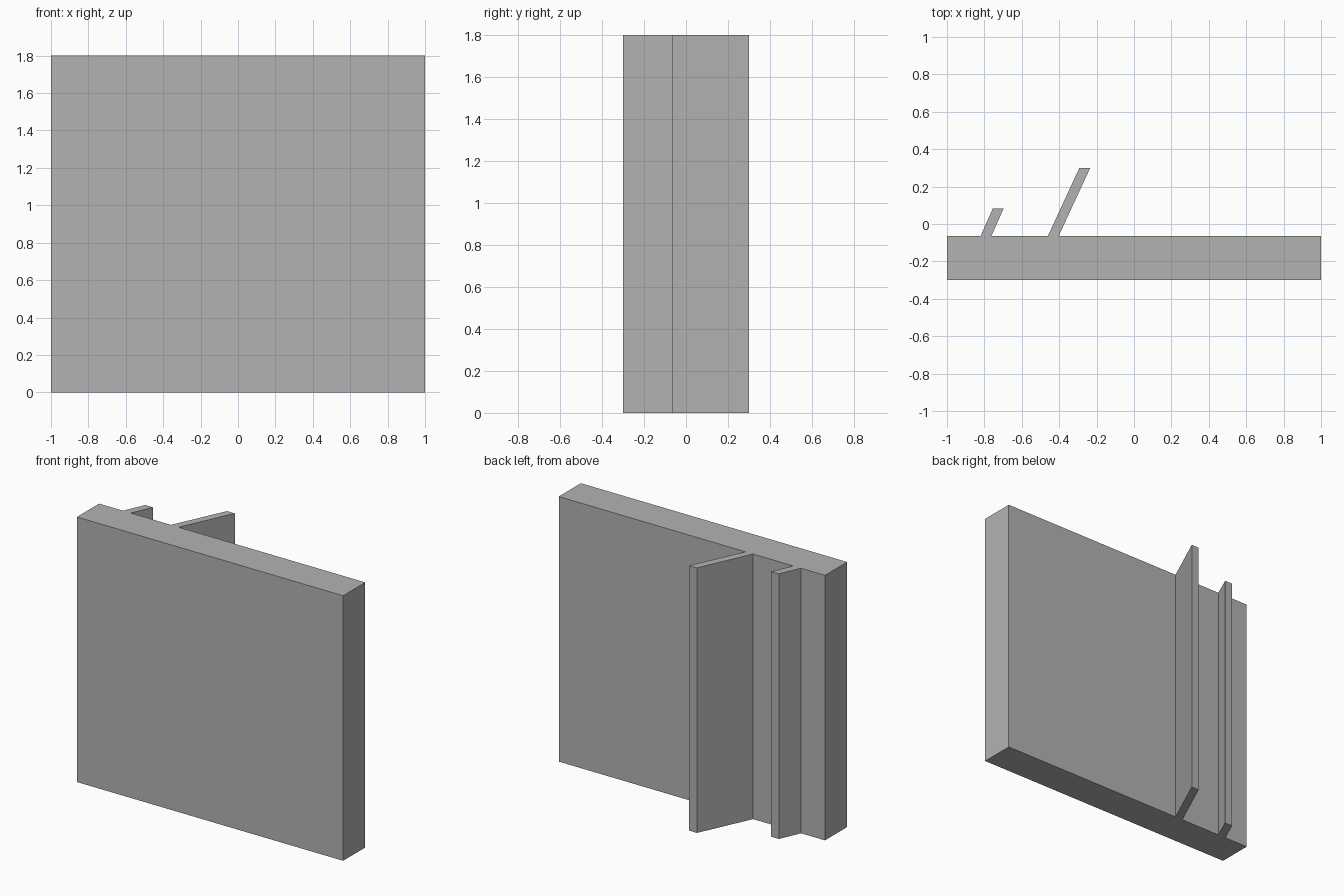
import bpy
import bmesh

HEIGHT = 1.8
WALL_BACK = -0.063

cube = bpy.data.objects.get("Cube")
if cube:
    bpy.data.objects.remove(cube, do_unlink=True)

# Plain grey for the whole model
grey = bpy.data.materials.new("plain_grey")
grey.use_nodes = True
colour = (0.45, 0.45, 0.45, 1)
grey.diffuse_color = colour
grey.node_tree.nodes["Principled BSDF"].inputs["Base Color"].default_value = colour


def extrude_plan(name, outline):
    """Raise a floor-plan outline to the full height."""
    bm = bmesh.new()
    base = bm.faces.new([bm.verts.new((x, y, 0)) for x, y in outline])
    top = bmesh.ops.extrude_face_region(bm, geom=[base])["geom"]
    verts = [v for v in top if isinstance(v, bmesh.types.BMVert)]
    bmesh.ops.translate(bm, verts=verts, vec=(0, 0, HEIGHT))
    bmesh.ops.recalc_face_normals(bm, faces=bm.faces)
    mesh = bpy.data.meshes.new(name)
    bm.to_mesh(mesh)
    bm.free()
    mesh.materials.append(grey)
    obj = bpy.data.objects.new(name, mesh)
    bpy.context.collection.objects.link(obj)
    return obj


def slanted_fin(name, base_x, tip_x, tip_y, width=0.058):
    """Upright plate leaning sideways as it leaves the wall."""
    return extrude_plan(name, [(base_x, WALL_BACK), (base_x + width, WALL_BACK),
                               (tip_x + width, tip_y), (tip_x, tip_y)])


# Main wall slab
extrude_plan("wall_panel", [(-1, -0.3), (1, -0.3), (1, WALL_BACK), (-1, WALL_BACK)])

# Two parallel fins on the back
slanted_fin("short_fin", -0.82, -0.755, 0.083)
slanted_fin("long_fin", -0.46, -0.292, 0.3)
